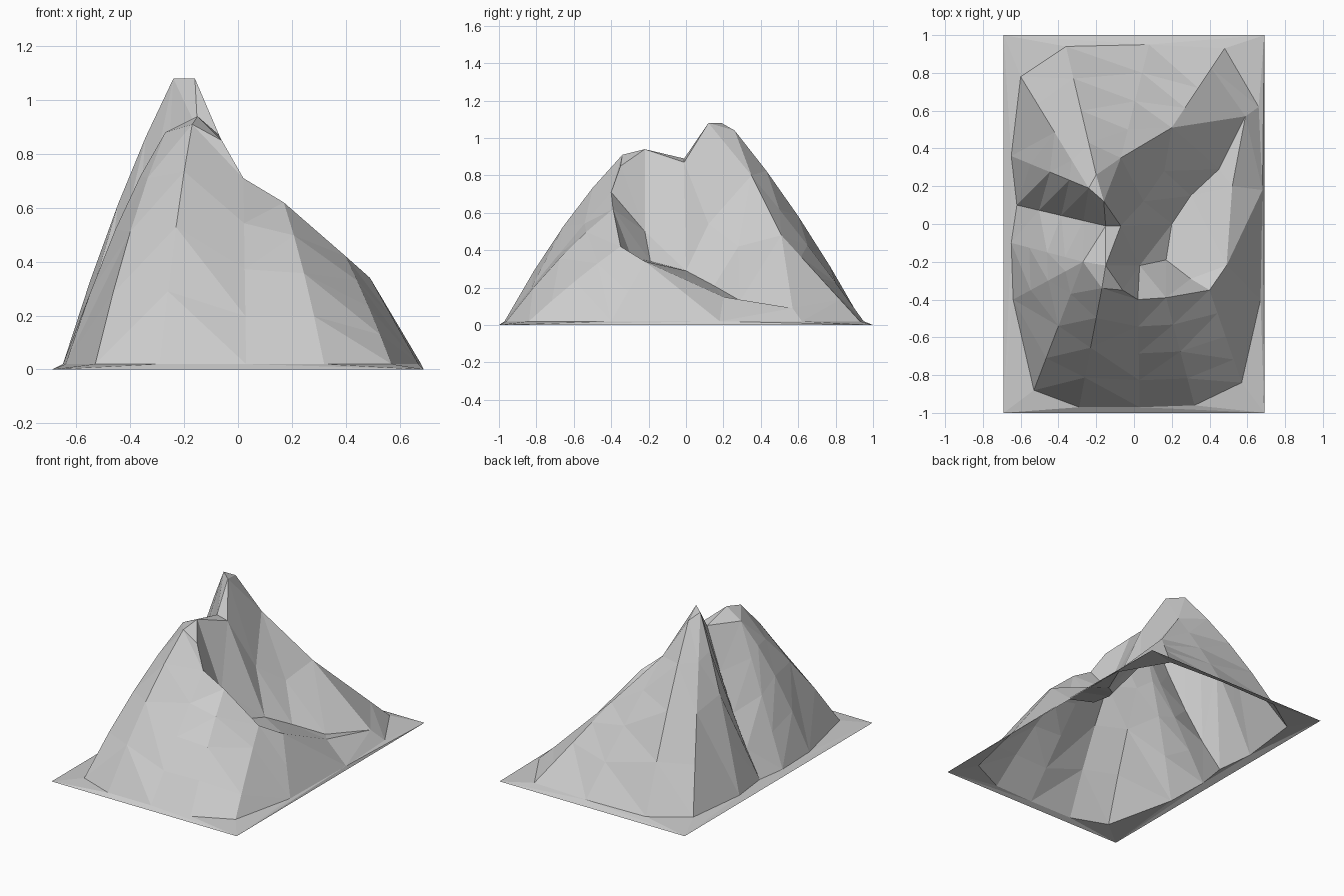
import bpy
from mathutils import Vector
from mathutils.geometry import delaunay_2d_cdt

if "Cube" in bpy.data.objects:
    bpy.data.objects.remove(bpy.data.objects["Cube"])

HALF_X, HALF_Y, FOOT_Z = 0.69, 1.0, 0.02

# Spurs run from the crest down to the foot, in order around the mountain:
# crest x, y, z, foot x, y, bulge (positive is convex, negative is a gully)
spurs = [
    (-.2, .26, 1.04, -.36, .94, .05),
    (-.07, .35, .8, .08, .95, .02),
    (.2, .51, .48, .48, .93, 0),
    (.59, .57, .09, .66, .62, 0),
    (.52, .2, .15, .68, .18, 0),
    (.49, -.22, .34, .67, -.4, 0),
    (.4, -.35, .42, .57, -.84, .03),
    (.17, -.39, .62, .32, -.96, .06),
    (.02, -.4, .71, .03, -.97, .01),
    (-.17, -.34, .91, -.29, -.97, .07),
    (-.27, -.2, .88, -.53, -.88, .07),
    (-.27, -.2, .88, -.64, -.4, .08),
    (-.27, -.2, .88, -.65, -.1, 0),
    (-.15, -.01, .89, -.62, .1, -.08),
    (-.24, .19, 1.08, -.65, .36, .06),
    (-.24, .19, 1.08, -.6, .78, .01),
]
# Second edge of the summits, facing the bowl
summits = [(-.16, .12, 1.08), (-.07, -.01, .87), (-.15, -.22, .94), (-.06, -.35, .85)]
# Steep bowl wall and the flat, sloping bowl floor
bowl_wall = [(.03, -.22, .5), (.05, .12, .54), (.16, .28, .42)]
bowl_floor = [(.3, -.29, .36), (.17, -.19, .34), (.2, 0, .29), (.3, .15, .21), (.45, .29, .13)]

index, edges = {}, []


def add_path(path):
    """Add points, merging repeats, and keep the path as a crease."""
    ids = [index.setdefault(p, len(index)) for p in path]
    edges.extend((a, b) for a, b in zip(ids, ids[1:]) if a != b)


# Crest line and foot line both follow the spur ends all the way round
crest = [s[:3] for s in spurs]
foot = [(s[3], s[4], FOOT_Z) for s in spurs]
add_path(crest + crest[:1])
add_path(foot + foot[:1])

# Slopes: each spur falls to its foot with its own bulge
for top, base, spur in zip(crest, foot, spurs):
    path = [top]
    steps = 4 if top[2] > .3 else 2
    for i in range(1, steps):
        t = i / steps
        p = Vector(top).lerp(Vector(base), t)
        p.z += top[2] * spur[5] * 4 * t * (1 - t)
        path.append(tuple(p))
    add_path(path + [base])

for p in summits + bowl_wall:
    add_path([p])
add_path(bowl_floor)

# Flat rectangular margin
add_path([(-HALF_X, -HALF_Y, 0), (HALF_X, -HALF_Y, 0), (HALF_X, HALF_Y, 0),
          (-HALF_X, HALF_Y, 0), (-HALF_X, -HALF_Y, 0)])

# Triangulate the sheet between all the lines
points = list(index)
flat, _, faces, source, _, _ = delaunay_2d_cdt(
    [Vector(p[:2]) for p in points], edges, [], 0, 1e-5)


def height(co, ids):
    """Height of the source point, or of the nearest one."""
    if ids:
        return points[ids[0]][2]
    return min(points, key=lambda p: (Vector(p[:2]) - co).length)[2]


verts = [(co.x, co.y, height(co, ids)) for co, ids in zip(flat, source)]

# Mountain: one open, flat-shaded sheet
mesh = bpy.data.meshes.new("mountain")
mesh.from_pydata(verts, [], [list(f) for f in faces])
mesh.update()
mountain = bpy.data.objects.new("mountain", mesh)
bpy.context.collection.objects.link(mountain)
